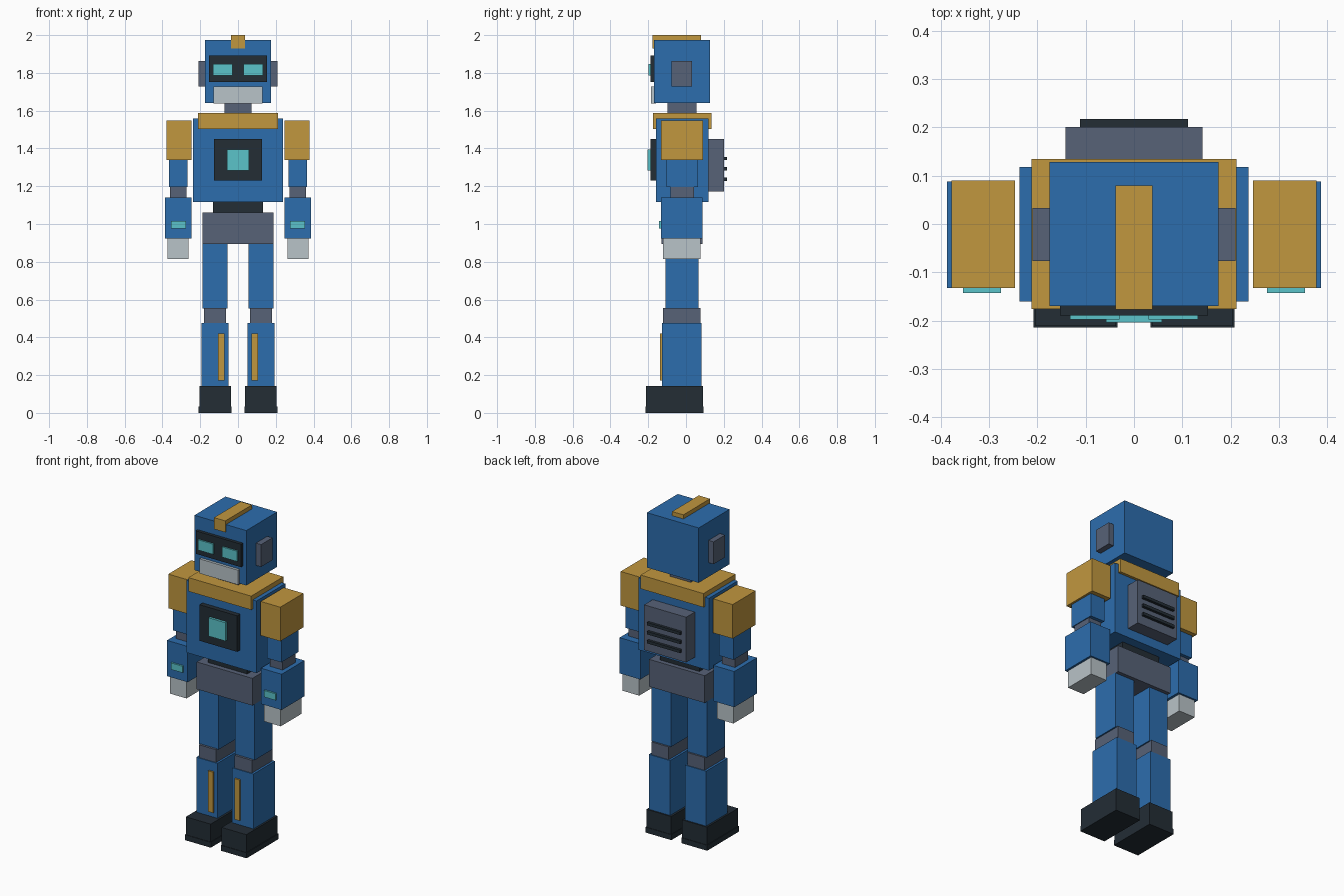
import bpy
import bmesh

if "Cube" in bpy.data.objects:
    bpy.data.objects.remove(bpy.data.objects["Cube"], do_unlink=True)


def linear(hex_code):
    """Turn a hex colour into linear RGBA."""
    channels = [int(hex_code[i:i + 2], 16) / 255 for i in range(0, 6, 2)]
    return [c / 12.92 if c <= 0.04 else ((c + 0.055) / 1.055) ** 2.4 for c in channels] + [1.0]


def material(name, hex_code):
    mat = bpy.data.materials.new(name)
    mat.use_nodes = True
    mat.diffuse_color = linear(hex_code)
    bsdf = next(n for n in mat.node_tree.nodes if n.type == "BSDF_PRINCIPLED")
    bsdf.inputs["Base Color"].default_value = linear(hex_code)
    return mat


blue = material("blue armour", "2C6DAE")
gold = material("gold trim", "C1973F")
dark = material("dark rubber", "232D35")
steel = material("steel grey", "576277")
silver = material("light silver", "B9C3C8")
cyan = material("cyan light", "5BC4CA")


def box(name, mat, x, y, z):
    """Box given by its (low, high) extent along each axis."""
    mesh = bpy.data.meshes.new(name)
    bm = bmesh.new()
    bmesh.ops.create_cube(bm, size=1)
    for v in bm.verts:
        v.co = [ends[c > 0] for ends, c in zip((x, y, z), v.co)]
    bm.to_mesh(mesh)
    bm.free()
    mesh.materials.append(mat)
    obj = bpy.data.objects.new(name, mesh)
    bpy.context.collection.objects.link(obj)
    return obj


def centred(name, mat, half_width, y, z):
    return box(name, mat, (-half_width, half_width), y, z)


def pair(name, mat, x, y, z):
    """Same box on the model's left (+x) and right (-x)."""
    box("left_" + name, mat, x, y, z)
    box("right_" + name, mat, (-x[1], -x[0]), y, z)


# Head
centred("head", blue, 0.175, (-0.17, 0.128), (1.64, 1.975))
centred("head_crest", gold, 0.038, (-0.177, 0.08), (1.93, 2.0))
centred("visor", dark, 0.153, (-0.189, -0.16), (1.753, 1.893))
centred("mouth_plate", silver, 0.13, (-0.186, -0.16), (1.638, 1.727))
pair("eye", cyan, (0.03, 0.132), (-0.198, -0.185), (1.785, 1.848))
pair("ear", steel, (0.17, 0.21), (-0.077, 0.033), (1.727, 1.863))
centred("neck", steel, 0.071, (-0.098, 0.055), (1.58, 1.645))

# Torso
centred("collar", gold, 0.212, (-0.176, 0.135), (1.503, 1.587))
centred("torso", blue, 0.237, (-0.16, 0.118), (1.117, 1.558))
centred("chest_panel", dark, 0.127, (-0.189, -0.15), (1.229, 1.449))
centred("chest_light", cyan, 0.058, (-0.204, -0.18), (1.282, 1.394))
centred("waist", dark, 0.132, (-0.1, 0.06), (1.05, 1.125))
centred("pelvis", steel, 0.188, (-0.13, 0.088), (0.895, 1.061))

# Backpack with vent bars
centred("backpack", steel, 0.142, (0.11, 0.201), (1.173, 1.449))
for i in range(3):
    mid = 1.237 + i * 0.055
    centred(f"vent_bar_{i + 1}", dark, 0.112, (0.195, 0.217), (mid - 0.009, mid + 0.009))

# Arms
pair("shoulder", gold, (0.246, 0.378), (-0.132, 0.09), (1.339, 1.547))
pair("upper_arm", blue, (0.267, 0.365), (-0.104, 0.063), (1.196, 1.345))
pair("elbow", steel, (0.273, 0.36), (-0.083, 0.042), (1.135, 1.2))
pair("forearm", blue, (0.247, 0.387), (-0.132, 0.088), (0.922, 1.14))
pair("wrist_light", cyan, (0.275, 0.354), (-0.143, -0.125), (0.976, 1.016))
pair("hand", silver, (0.262, 0.374), (-0.122, 0.077), (0.815, 0.927))

# Legs
pair("thigh", blue, (0.055, 0.188), (-0.108, 0.066), (0.553, 0.9))
pair("knee", steel, (0.063, 0.179), (-0.122, 0.077), (0.473, 0.555))
pair("shin", blue, (0.05, 0.193), (-0.127, 0.082), (0.138, 0.477))
pair("shin_stripe", gold, (0.072, 0.106), (-0.137, -0.12), (0.172, 0.421))
pair("boot", dark, (0.037, 0.204), (-0.211, 0.09), (0.02, 0.142))
pair("sole", dark, (0.034, 0.208), (-0.214, 0.093), (0.0, 0.033))
